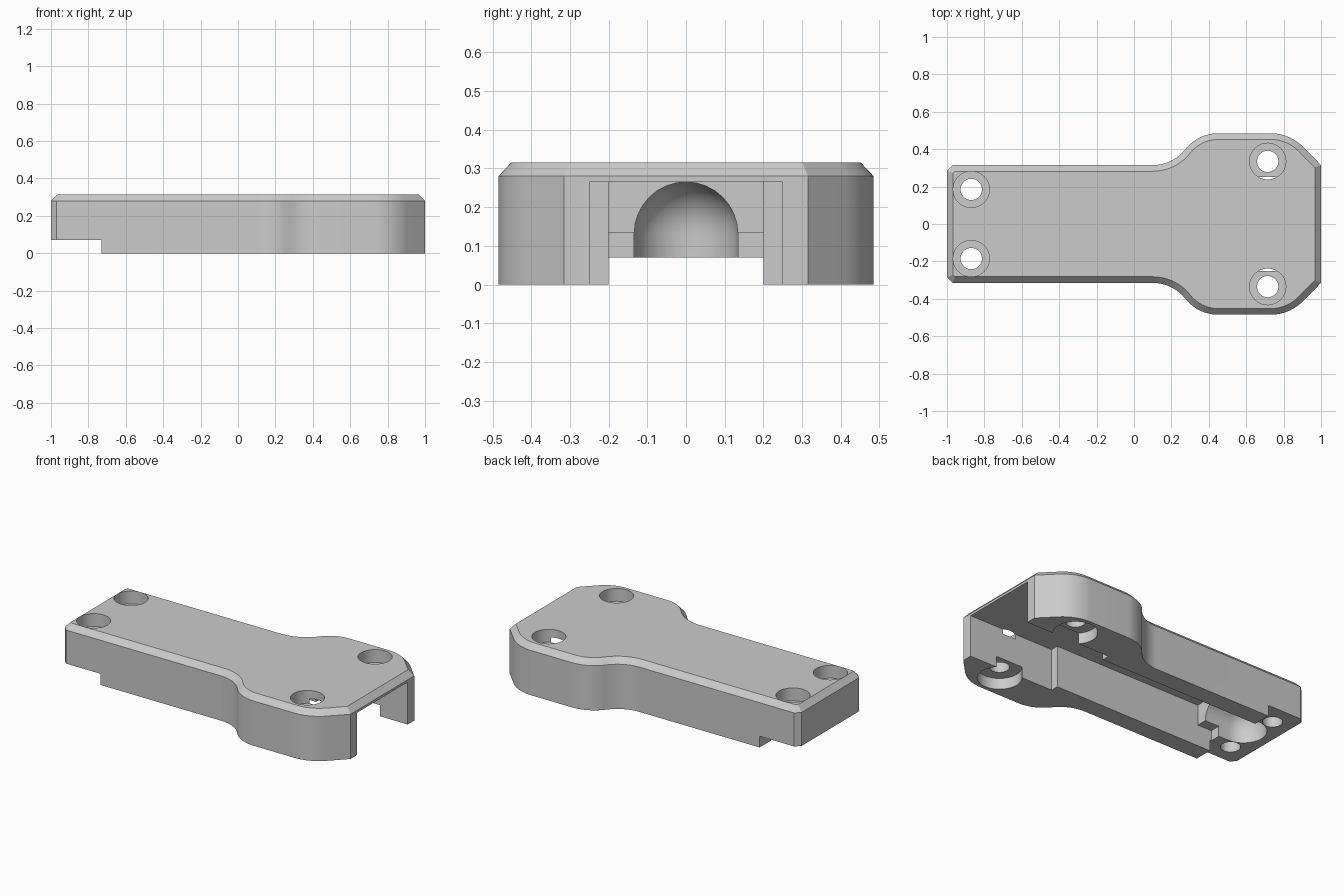
import bpy, bmesh, math
from mathutils import Vector

cube = bpy.data.objects.get("Cube")
if cube:
    bpy.data.objects.remove(cube, do_unlink=True)


def to_object(bm, name):
    bmesh.ops.recalc_face_normals(bm, faces=bm.faces[:])
    mesh = bpy.data.meshes.new(name)
    bm.to_mesh(mesh)
    bm.free()
    obj = bpy.data.objects.new(name, mesh)
    bpy.context.scene.collection.objects.link(obj)
    return obj


def arc(cx, cy, r, start, end, steps=14):
    angles = [math.radians(start + (end - start) * i / steps) for i in range(steps + 1)]
    return [(cx + r * math.cos(a), cy + r * math.sin(a)) for a in angles]


def mirrored(half):
    """Close a half outline (y > 0, listed along x) by mirroring it in y."""
    return half + [(x, -y) for x, y in reversed(half)]


def prism(outline, z0, z1, name, chamfer=None):
    bm = bmesh.new()
    base = bm.faces.new([bm.verts.new((x, y, z0)) for x, y in outline])
    ext = bmesh.ops.extrude_face_region(bm, geom=[base])["geom"]
    bmesh.ops.translate(bm, vec=(0, 0, z1 - z0),
                        verts=[g for g in ext if isinstance(g, bmesh.types.BMVert)])
    bmesh.ops.recalc_face_normals(bm, faces=bm.faces[:])
    if chamfer:
        top = [f for f in bm.faces if f.normal.z > 0.9]
        bmesh.ops.inset_region(bm, faces=top, thickness=chamfer[0],
                               depth=chamfer[1], use_even_offset=True)
    return to_object(bm, name)


def cylinder(x, y, r, z0, z1, name):
    return prism(arc(x, y, r, 0, 360, 40)[:-1], z0, z1, name)


# Outer shell: narrow handle flaring into a wide head with chamfered corners
sweep, r = 51.8, 0.2227
half = [(-1, 0.285), (-0.97, 0.315)]
half += arc(0.1, 0.315 + r, r, -90, -90 + sweep)
half += arc(0.45, 0.485 - r, r, 90 + sweep, 90)[1:]
half += arc(0.73, 0.485 - 0.245, 0.245, 90, 45)
half += [(1, 0.315)]
body = prism(mirrored(half), 0, 0.28, "cover_body", chamfer=(0.033, 0.035))

# Stepped channel open at the wide end
cutters = [prism(mirrored([(-0.64, 0.2), (0.4, 0.2), (0.4, 0.25), (1.2, 0.25)]),
                 -0.2, 0.265, "channel_cutter")]

# Undercut at the end of the channel, and notch below the narrow end
cutters.append(prism(mirrored([(-0.74, 0.2), (-0.5, 0.2)]), -0.2, 0.135, "undercut_cutter"))
cutters.append(prism(mirrored([(-1.2, 0.6), (-0.73, 0.6)]), -0.2, 0.07, "notch_cutter"))

# Round-ended domed pocket
bm = bmesh.new()
dome_r = 0.134
for x in (-0.81, -0.55):
    for i in range(9):
        a = math.pi / 2 * i / 8
        ring = arc(x, 0, dome_r * math.cos(a), 0, 360, 32)[:-1] if i < 8 else [(x, 0)]
        for px, py in ring:
            bm.verts.new((px, py, 0.131 + dome_r * math.sin(a)))
            if i == 0:
                bm.verts.new((px, py, -0.2))
hull = bmesh.ops.convex_hull(bm, input=bm.verts[:])
spare = {g for g in hull["geom_interior"] + hull["geom_unused"]
         if isinstance(g, bmesh.types.BMVert)}
bmesh.ops.delete(bm, geom=list(spare), context="VERTS")
cutters.append(to_object(bm, "dome_cutter"))

# Screw holes with counterbores above, and round recesses under the head
for side in (1, -1):
    for x, y in ((-0.87, 0.185), (0.715, 0.335)):
        cutters.append(cylinder(x, side * y, 0.057, -0.3, 0.6, "hole_cutter"))
        cutters.append(cylinder(x, side * y, 0.097, 0.235, 0.6, "counterbore_cutter"))
    cutters.append(cylinder(0.715, side * 0.335, 0.127, -0.3, 0.07, "recess_cutter"))

for cutter in cutters:
    cutter.hide_render = True
    mod = body.modifiers.new(cutter.name, "BOOLEAN")
    mod.operation = "DIFFERENCE"
    mod.solver = "EXACT"
    mod.object = cutter

# Bake the cuts and remove the cutters
bpy.context.view_layer.update()
depsgraph = bpy.context.evaluated_depsgraph_get()
baked = bpy.data.meshes.new_from_object(body.evaluated_get(depsgraph))
body.modifiers.clear()
body.data = baked
for cutter in cutters:
    bpy.data.objects.remove(cutter, do_unlink=True)

# Plain grey plastic
grey = bpy.data.materials.new("plain_grey")
grey.use_nodes = True
color = (0.6, 0.6, 0.6, 1)
grey.diffuse_color = color
grey.node_tree.nodes["Principled BSDF"].inputs["Base Color"].default_value = color
baked.materials.clear()
baked.materials.append(grey)

bpy.ops.object.select_all(action="DESELECT")
body.select_set(True)
bpy.context.view_layer.objects.active = body
bpy.ops.object.shade_smooth_by_angle(angle=math.radians(25))
